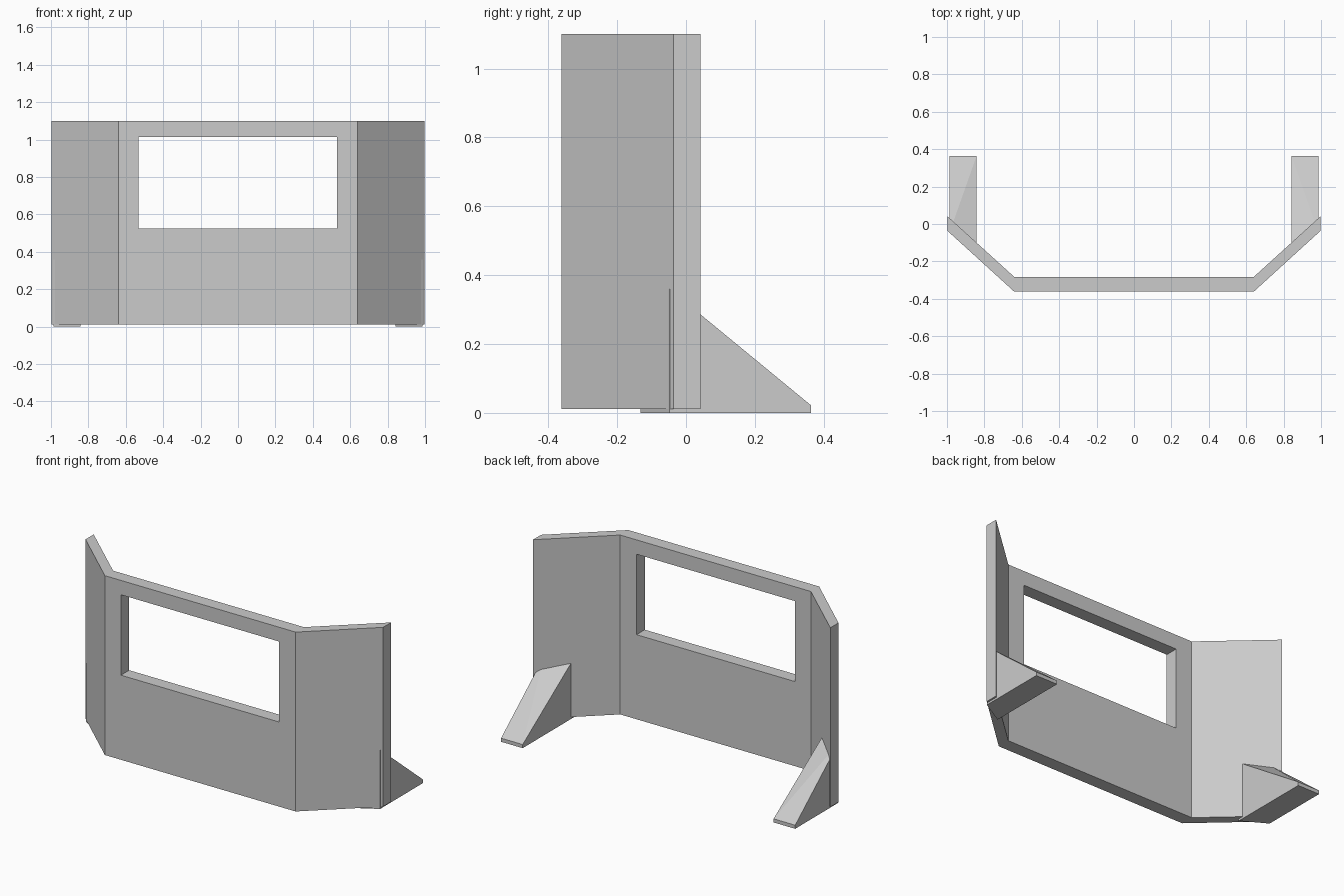
import bpy
import bmesh

if "Cube" in bpy.data.objects:
    bpy.data.objects.remove(bpy.data.objects["Cube"])


def make_prism(name, bottom, top):
    """Closed solid joining two matching loops of points."""
    bm = bmesh.new()
    lo = [bm.verts.new(p) for p in bottom]
    hi = [bm.verts.new(p) for p in top]
    n = len(lo)
    bm.faces.new(lo[::-1])
    for i in range(n):
        j = (i + 1) % n
        bm.faces.new((lo[i], lo[j], hi[j], hi[i]))
    # A four-sided top is split explicitly, since it may be twisted
    if n == 4:
        bm.faces.new((hi[0], hi[1], hi[2]))
        bm.faces.new((hi[0], hi[2], hi[3]))
    else:
        bm.faces.new(hi)
    bmesh.ops.recalc_face_normals(bm, faces=bm.faces[:])
    mesh = bpy.data.meshes.new(name)
    bm.to_mesh(mesh)
    bm.free()
    obj = bpy.data.objects.new(name, mesh)
    bpy.context.collection.objects.link(obj)
    return obj


# Folded shield wall, extruded from its plan outline
half = [(0.64, -0.362), (0.998, -0.036), (0.998, 0.042), (0.64, -0.283)]
plan = half + [(-x, y) for x, y in reversed(half)]
wall = make_prism("shield_wall",
                  [(x, y, 0.012) for x, y in plan],
                  [(x, y, 1.1) for x, y in plan])

# Window opening in the centre panel
rect = [(-0.532, -0.5), (0.53, -0.5), (0.53, -0.1), (-0.532, -0.1)]
cutter = make_prism("window_cutter",
                    [(x, y, 0.525) for x, y in rect],
                    [(x, y, 1.013) for x, y in rect])
cutter.hide_render = True
cut = wall.modifiers.new("window", 'BOOLEAN')
cut.operation = 'DIFFERENCE'
cut.solver = 'EXACT'
cut.object = cutter
bpy.context.view_layer.objects.active = wall
bpy.ops.object.modifier_apply(modifier=cut.name)
bpy.data.objects.remove(cutter)

# Sloping rear braces with a skewed front end
for side, label in ((-1, "left"), (1, "right")):
    foot = [(0.987, -0.048), (0.987, 0.363), (0.842, 0.363), (0.842, -0.132)]
    heights = [0.36, 0.022, 0.022, 0.36]
    make_prism(label + "_brace",
               [(side * x, y, 0) for x, y in foot],
               [(side * x, y, z) for (x, y), z in zip(foot, heights)])
